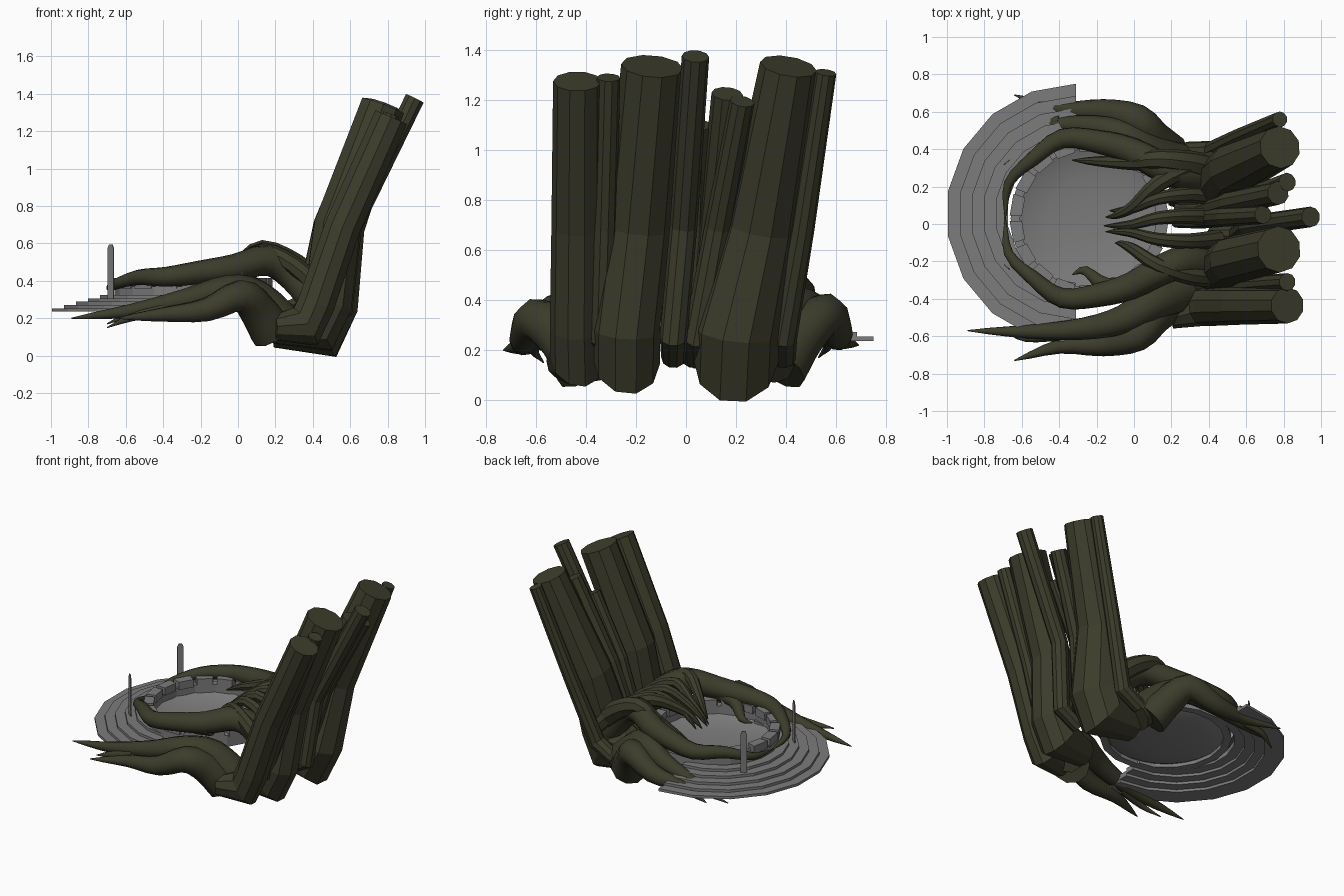
import bpy, bmesh, math
from mathutils import Vector

if "Cube" in bpy.data.objects:
    bpy.data.objects.remove(bpy.data.objects["Cube"])


def material(name, rgb):
    m = bpy.data.materials.new(name)
    m.diffuse_color = (*rgb, 1)
    m.use_nodes = True
    m.node_tree.nodes["Principled BSDF"].inputs["Base Color"].default_value = m.diffuse_color
    return m


BARK = material("dark olive bark", (0.046, 0.046, 0.025))
STONE = material("grey stone", (0.2, 0.2, 0.2))


def finish(name, bm, mat, smooth=None):
    bmesh.ops.recalc_face_normals(bm, faces=bm.faces)
    me = bpy.data.meshes.new(name)
    bm.to_mesh(me)
    bm.free()
    ob = bpy.data.objects.new(name, me)
    bpy.context.collection.objects.link(ob)
    me.materials.append(mat)
    if smooth:
        bpy.ops.object.select_all(action='DESELECT')
        bpy.context.view_layer.objects.active = ob
        ob.select_set(True)
        bpy.ops.object.shade_smooth_by_angle(angle=math.radians(smooth))
    return ob


def resample(pts, n):
    """Catmull-Rom curve through the points."""
    p = [Vector(q) for q in pts]
    p = [2 * p[0] - p[1]] + p + [2 * p[-1] - p[-2]]
    out = []
    for a, b, c, d in zip(p, p[1:], p[2:], p[3:]):
        for k in range(n):
            t = k / n
            out.append(0.5 * (2 * b + (c - a) * t + (2 * a - 5 * b + 4 * c - d) * t * t
                              + (3 * b - a - 3 * c + d) * t ** 3))
    return out + [p[-2]]


def tube(name, c, radii, sides=10, smooth=None):
    """Tapering tube with mitred bends."""
    bm = bmesh.new()
    c = [Vector(q) for q in c]
    side, rings = Vector((0, 1, 0)), []
    for i, r in enumerate(radii):
        d0 = (c[max(i, 1)] - c[max(i, 1) - 1]).normalized()
        d1 = (c[i + 1] - c[i]).normalized() if i < len(c) - 1 else d0
        t = (d0 + d1).normalized()
        side = (side - t * side.dot(t)).normalized()
        up = t.cross(side)
        b = d1 - d0
        b = b.normalized() if b.length > 1e-4 else Vector()
        stretch = min(1 / max(t.dot(d0), 0.5), 1.3) - 1
        loop = []
        for k in range(sides):
            a = math.tau * k / sides
            v = (side * math.cos(a) + up * math.sin(a)) * max(r, 0.003)
            loop.append(bm.verts.new(c[i] + v + b * v.dot(b) * stretch))
        rings.append(loop)
    for r0, r1 in zip(rings, rings[1:]):
        for k in range(sides):
            j = (k + 1) % sides
            bm.faces.new((r0[k], r0[j], r1[j], r1[k]))
    bm.faces.new(rings[0])
    bm.faces.new(rings[-1])
    return finish(name, bm, BARK, smooth)


def root(name, pts, r, power=0.8, sides=10):
    """Smooth root that thins out to a point."""
    c = resample(pts, 3)
    n = len(c) - 1
    tube(name, c, [r * (1 - i / n) ** power for i in range(n + 1)], sides, 40)


def ring(name, cx, cy, r0, r1, z0, z1, a0, a1, n):
    """Arc of rectangular section, angles in degrees."""
    bm = bmesh.new()
    full = a1 - a0 >= 360
    secs = []
    for i in range(n if full else n + 1):
        a = math.radians(a0 + (a1 - a0) * i / n)
        secs.append([bm.verts.new((cx + r * math.cos(a), cy + r * math.sin(a), z))
                     for r, z in ((r0, z0), (r1, z0), (r1, z1), (r0, z1))])
    for s, t in zip(secs, secs[1:] + ([secs[0]] if full else [])):
        for k in range(4):
            j = (k + 1) % 4
            bm.faces.new((s[k], s[j], t[j], t[k]))
    if not full:
        bm.faces.new(secs[0])
        bm.faces.new(secs[-1])
    return finish(name, bm, STONE)


# Half-round stone steps, hollow underneath
for i in range(5):
    r = 0.695 - 0.065 * i
    ring(f"step_{i + 1}", -0.31, 0.055, r - 0.13 if i < 4 else 0.37, r, 0.235 + 0.018 * i,
         0.253 + 0.018 * i, 90, 270, 9)

# Basin wall, parapet blocks and dished floor
BX, BY = -0.24, 0.03
ring("basin_wall", BX, BY, 0.37, 0.42, 0.29, 0.37, 0, 360, 18)
for i in range(18):
    ring(f"parapet_block_{i + 1}", BX, BY, 0.36, 0.425, 0.36, 0.415, 20 * i + 2, 20 * i + 18, 1)
bm = bmesh.new()
loops = [[bm.verts.new((BX + r * math.cos(math.tau * k / 24), BY + r * math.sin(math.tau * k / 24), z))
          for k in range(24)] for r, z in ((0.4, 0.33), (0.34, 0.3), (0.22, 0.28), (0.1, 0.27))]
for p, q in zip(loops, loops[1:]):
    for k in range(24):
        j = (k + 1) % 24
        bm.faces.new((p[k], p[j], q[j], q[k]))
bm.faces.new(loops[-1])
finish("basin_floor", bm, STONE, 60)

# Two thin upright plates with chamfered tops
for s, name in ((1, "post_back"), (-1, "post_front")):
    bm = bmesh.new()
    u = Vector((0.77, 0.64 * s, 0))
    w = Vector((-0.64 * s, 0.77, 0)) * 0.003
    base = Vector((-0.68, 0.05 + 0.28 * s, 0))
    half = [(0.02, 0.3), (0.02, 0.575), (0.01, 0.595)]
    prof = half + [(-x, z) for x, z in reversed(half)]
    f = bm.faces.new([bm.verts.new(base + u * x - w + Vector((0, 0, z))) for x, z in prof])
    ext = bmesh.ops.extrude_face_region(bm, geom=[f])
    bmesh.ops.translate(bm, vec=w * 2, verts=[v for v in ext["geom"] if isinstance(v, bmesh.types.BMVert)])
    finish(name, bm, STONE)


# Leaning trunks: cut top (x, y, z, radius), knee x, foot (x, y, radius)
def trunk(name, x, y, z, r, knee, fx, fy, fr, thick=False):
    path = [(x, y, z), (knee, y + (fy - y) * 0.55, 0.69)]
    radii = [r, (r + fr) / 2]
    if thick:  # foot bends forward under the roots
        path += [(fx, fy, 0.28), (fx - .06, fy, 0.155), (0.19, fy * 1.1 - .01, 0.15)]
        radii += [fr, fr, fr * 0.65]
    else:
        path += [(fx, fy, 0.25), (fx - .14, fy, 0.17)]
        radii += [fr, fr * .9]
    tube(name, path, radii)


trunk("trunk_front", .82, -.435, 1.275, .097, .56, .42, -.44, .105, True)
trunk("trunk_middle", .775, -.135, 1.335, .125, .53, .48, -.24, .135, True)
trunk("trunk_back", .78, .41, 1.335, .115, .54, .48, .2, .17, True)
trunk("thin_trunk_rear", .945, .038, 1.375, .055, .61, .56, -.05, .055)
trunk("thin_trunk_front", .82, -.31, 1.29, .047, .6, .46, -.34, .05)
trunk("thin_trunk_back", .78, .56, 1.31, .042, .57, .42, .39, .055)
trunk("thin_trunk_left", .77, .165, 1.225, .063, .52, .38, .07, .065)
trunk("thin_trunk_right", .82, .225, 1.195, .05, .58, .48, .05, .06)
trunk("thin_trunk_inner", .69, .05, 1.1, .05, .49, .36, .03, .055)

# Roots on both sides: outer and inner arch, twig, and a root wrapping the basin
OUTER = [(.18, .39, .13), (.1, .475, .25), (.01, .58, .32), (-.17, .625, .245),
         (-.4, .635, .22), (-.64, .71, .2)]
INNER = [(.26, .34, .15), (.1, .4, .31), (-.05, .49, .35), (-.24, .54, .3),
         (-.5, .555, .24), (-.78, .55, .2)]
for s, side, k, lift in ((-1, "front", 1.14, 0), (1, "back", .85, .02)):
    def place(p, k=1):
        return (p[0] * (k if p[0] < 0 else 1), p[1] * s - 0.02, p[2] + (lift if p[0] < .1 else 0))
    root(f"root_outer_{side}", [place(p) for p in OUTER], .12, .7)
    root(f"root_inner_{side}", [place(p, k) for p in INNER], .115, .7)
    root(f"root_twig_{side}", [place(p) for p in ((-.4, .57, .25), (-.58, .59, .2), (-.7, .55, .15))], .035)
    wrap = [(.42, .26 * s, .3), (.3, .03 + .23 * s, .43), (.16, .03 + .27 * s, .51)]
    for i in range(6):
        a = math.radians(55 + 25 * i)
        r = .43 + .012 * (-1) ** i
        wrap.append((-.27 + r * math.cos(a), .03 + r * s * math.sin(a),
                     .47 - .024 * i + (.02 if i == 3 else 0)))
    root(f"root_wrap_{side}", wrap, .1, .65)

# Stray root dipping into the basin
root("root_basin", [(.02, -.33, .45), (-.15, -.33, .41), (-.26, -.25, .35), (-.33, -.27, .33)], .06)

# Finger roots curling over the rim: start y, tip x, tip y, radius, sideways bow
for i, (y0, tx, ty, r, bow) in enumerate([
        (.33, -.15, .065, .052, .03), (.14, -.13, .1, .04, .03), (.03, -.16, .01, .04, .02),
        (-.08, -.15, -.06, .04, -.02), (-.28, -.1, -.13, .048, -.03), (.28, -.33, .37, .065, .03)]):
    root(f"finger_root_{i + 1}",
         [(x, y0 + (ty - y0) * f + bow * math.sin(5 * f), z) for x, f, z in
          ((.45, 0, .34), (.3, .2, .48), (.13, .5, .56), (0, .8, .49), (tx * .6, .95, .42), (tx, 1, .36))],
         r * 1.25, .7, 8)
